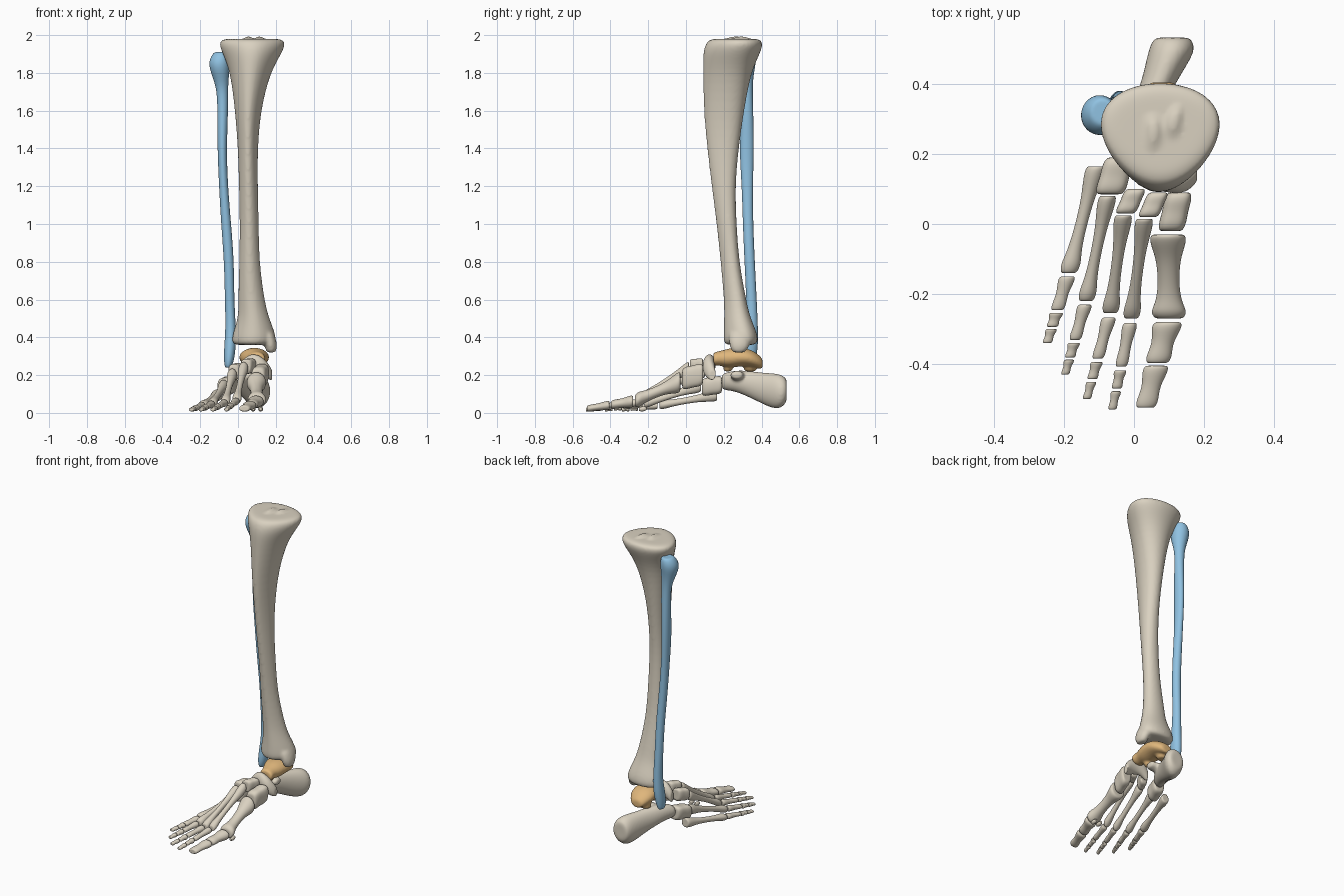
import bpy, bmesh
from math import cos, sin, tau
from mathutils import Vector

cube = bpy.data.objects.get("Cube")
if cube:
    bpy.data.objects.remove(cube, do_unlink=True)

UNIT = 0.01  # all measures below are in hundredths
SIDES = 14


def material(name, rgb):
    mat = bpy.data.materials.new(name)
    mat.use_nodes = True
    colour = (*rgb, 1)
    mat.diffuse_color = colour
    for node in mat.node_tree.nodes:
        if node.type == "BSDF_PRINCIPLED":
            node.inputs["Base Color"].default_value = colour
            node.inputs["Roughness"].default_value = 0.7
    return mat


ivory = material("ivory bone", (0.70, 0.64, 0.53))
blue = material("pale blue bone", (0.28, 0.54, 0.76))
amber = material("amber bone", (0.74, 0.47, 0.20))


def loft(bm, axis, sections, taper=0.0, square=1.0):
    """Skin rings (x, y, z, half width, half height) set across one axis."""
    u, v = [i for i in range(3) if i != axis]
    first, last = sections[0], sections[-1]
    # a smaller ring closes each end softly
    sections = [(*first[:3], first[3] * 0.6, first[4] * 0.6), *sections,
                (*last[:3], last[3] * 0.6, last[4] * 0.6)]
    rings = []
    for *centre, width, height in sections:
        ring = []
        for i in range(SIDES):
            c, s = cos(tau * i / SIDES), sin(tau * i / SIDES)
            p = Vector(centre)
            p[u] += width * abs(c) ** square * (1 if c > 0 else -1) * (1 + taper * s)
            p[v] += height * abs(s) ** square * (1 if s > 0 else -1)
            ring.append(bm.verts.new(p * UNIT))
        rings.append(ring)
    for a, b in zip(rings, rings[1:]):
        for i in range(SIDES):
            j = (i + 1) % SIDES
            bm.faces.new((a[i], a[j], b[j], b[i]))
    bm.faces.new(rings[0])
    bm.faces.new(rings[-1])


def bone(name, mat, *lofts, fuse=0.0):
    """Make one smooth bone; fuse melts overlapping lofts together."""
    bm = bmesh.new()
    for args in lofts:
        loft(bm, *args)
    bmesh.ops.recalc_face_normals(bm, faces=bm.faces)
    for face in bm.faces:
        face.smooth = True
    mesh = bpy.data.meshes.new(name)
    bm.to_mesh(mesh)
    bm.free()
    mesh.materials.append(mat)
    obj = bpy.data.objects.new(name, mesh)
    bpy.context.collection.objects.link(obj)
    obj.modifiers.new("Round", "SUBSURF").levels = 2
    obj.modifiers["Round"].render_levels = 2
    if fuse:
        remesh = obj.modifiers.new("Fuse", "REMESH")
        remesh.mode = "VOXEL"
        remesh.voxel_size = fuse
        remesh.use_smooth_shade = True
        obj.modifiers.new("Soften", "SMOOTH").iterations = 4
    return obj


# Shin bone: three-cornered shaft, inner ankle knob and knee plateau spines
bone("shin_bone", ivory,
     (2, [(8, 29, 36, 10, 8), (8.5, 29, 38, 12, 9.5), (8.5, 28.7, 43, 11, 9),
          (8.2, 27, 51, 8, 7), (7, 26, 60, 7, 6), (6, 23.2, 80, 5.3, 5),
          (6, 21.5, 100, 5, 5.4), (5.5, 19.8, 120, 5, 6.4),
          (5.2, 19.5, 140, 5.2, 8.6), (5.2, 20, 160, 6.8, 11),
          (6.5, 21.7, 180, 10.5, 13), (7.5, 24, 190, 15.5, 15.5),
          (7.5, 25.5, 195, 17.8, 15.8), (7.5, 26, 198, 16.5, 14)], 0.25),
     (2, [(17.5, 28, 32, 2.5, 3.5), (17.5, 28.5, 36, 3.7, 6), (15, 28.5, 43, 4, 6)]),
     (1, [(5, 20, 197, 2, 1), (6, 27, 198.5, 2, 1.6), (5, 32, 197, 2, 1)]),
     (1, [(11, 24, 197, 2, 1), (11, 29, 198.5, 2, 1.6), (13, 35, 197, 2, 1)]),
     fuse=0.009)

# Outer leg bone: knob at the knee, flattened blade at the ankle
bone("outer_leg_bone", blue,
     (2, [(-5.2, 33, 24, 1.8, 3), (-4.8, 33, 28, 2.8, 4), (-4.2, 34, 35, 3.2, 4.3),
          (-3.8, 35, 45, 2.8, 3.2), (-4.5, 34.7, 60, 2.5, 2.8),
          (-4.7, 33.7, 80, 2.7, 2.8), (-6.3, 32.8, 100, 2.7, 2.8),
          (-7.7, 32.5, 120, 2.4, 3), (-8.5, 32, 140, 2.5, 4),
          (-8, 32.5, 160, 2.9, 3.2), (-8.3, 32.5, 172, 3, 2.8),
          (-9.5, 31, 180, 5, 5), (-10, 31, 186, 6, 6.4), (-9, 32, 191, 4, 4.4)]))

# Ankle bone: domed body, neck, round head and rear process
bone("ankle_bone", amber,
     (1, [(10, 14.5, 28.5, 5, 3.8), (9.5, 19, 29, 4.5, 4), (9, 23, 29, 7, 5.5),
          (8.5, 30, 29.8, 8.5, 5), (8.5, 36, 28.5, 7.5, 4.6), (8, 40.5, 26, 4, 3)]),
     (2, [(7, 22, 22, 3, 2.5), (8, 23, 28, 4, 3)]),
     (2, [(6, 34, 22, 4, 3.5), (7, 34, 28, 5, 4)]),
     fuse=0.007)

# Heel bone: rear knob, narrow body and inner shelf
bone("heel_bone", ivory,
     (1, [(-3, 19, 16.5, 4, 4.5), (0, 25, 17, 5, 5.5), (2.5, 31, 16, 5, 6.8),
          (6, 38, 13.8, 4.8, 8), (9, 45, 11.8, 6, 9.5), (11, 50, 11.3, 7, 9.6),
          (11, 53.3, 12, 5.5, 6.5)]),
     (0, [(2, 28, 19, 4, 3), (8, 27, 20, 4, 2.6), (11, 27, 20, 3, 2)]),
     fuse=0.008)

# Midfoot bones
bone("boat_bone", ivory,
     (0, [(1, 13, 22, 2, 4), (5, 13, 26, 3, 5), (10, 12, 26, 3.3, 5.5),
          (15, 12, 23, 3.3, 5), (18, 14, 20, 2, 3)]))


def block(name, rear, front, width, height):
    a, b = Vector(rear), Vector(front)
    rings = [(*a.lerp(b, t), width * s, height * s)
             for t, s in ((0, 0.9), (0.2, 1.05), (0.5, 0.97), (0.8, 1.05), (1, 0.9))]
    bone(name, ivory, (1, rings, 0.15, 0.7))


block("cuboid_bone", (-4, 19, 15), (-7, 8.5, 13.5), 4.3, 4.8)
block("inner_wedge_bone", (13, 9, 20.5), (10.5, -2, 18), 3.8, 6)
block("middle_wedge_bone", (7, 9, 25), (4, 2, 24.5), 3, 4)
block("outer_wedge_bone", (0.5, 10, 22.5), (-2.5, 3, 21.5), 3, 4.2)

# Shaft profile: (place along the bone, width factor, height factor)
LONG = ((0, 1.5, 1.9), (0.12, 1.45, 1.7), (0.3, 0.95, 1.1), (0.6, 0.85, 0.95),
        (0.8, 1.05, 1.1), (0.92, 1.5, 1.4), (1, 1.2, 1.1))
SHORT = ((0, 1.25, 1.2), (0.15, 1.4, 1.3), (0.5, 0.9, 0.9), (0.85, 1.2, 1), (1, 1, 0.8))


def shaft(name, start, end, profile, width, height):
    a, b = Vector(start), Vector(end)
    bone(name, ivory, (1, [(*a.lerp(b, t), width * w, height * h) for t, w, h in profile]))


# Five rays: base, knuckle, toe tip, half width and half height of the shaft
RAYS = {
    "first": ((9.7, -3, 16.5), (10, -27, 6.3), (3.3, -52.5, 2.2), 3.6, 3.1),
    "second": ((3, 1.5, 24), (-0.8, -27, 6.5), (-6.2, -53, 1.7), 1.8, 1.9),
    "third": ((-3, 2.5, 20.5), (-6.8, -25.5, 5.5), (-13.5, -50, 1.7), 1.8, 1.9),
    "fourth": ((-7.5, 8, 14.5), (-13.7, -22, 4.8), (-19.7, -43, 1.7), 1.8, 1.9),
    "fifth": ((-10.8, 16.5, 9.5), (-18.7, -14, 4), (-24.8, -34, 1.7), 2, 1.8),
}
for label, (base, knuckle, tip, w, h) in RAYS.items():
    shaft(label + "_foot_shaft", base, knuckle, LONG, w, h)
    big = label == "first"
    spans = ((0.04, 0.5), (0.53, 1)) if big else ((0.05, 0.53), (0.57, 0.77), (0.8, 1))
    k, t = Vector(knuckle), Vector(tip)
    for n, (s, e) in enumerate(spans):
        size = 1 - 0.15 * n
        # toes sag, so the knuckle height falls away quickly
        a, b = k.lerp(t, s), k.lerp(t, e)
        shaft(f"{label}_toe_bone_{'abc'[n]}", a, b, SHORT, w * 0.9 * size,
              min(h * 0.85 * size, b.z * 0.9))

# Two small beads under the ball of the foot
for side in (-1, 1):
    x = 10 + 2 * side
    bone("ball_bead", ivory, (1, [(x, -25, 2, 1, 1), (x, -23, 2, 1.5, 1.5), (x, -21, 2.3, 1, 1)]))
